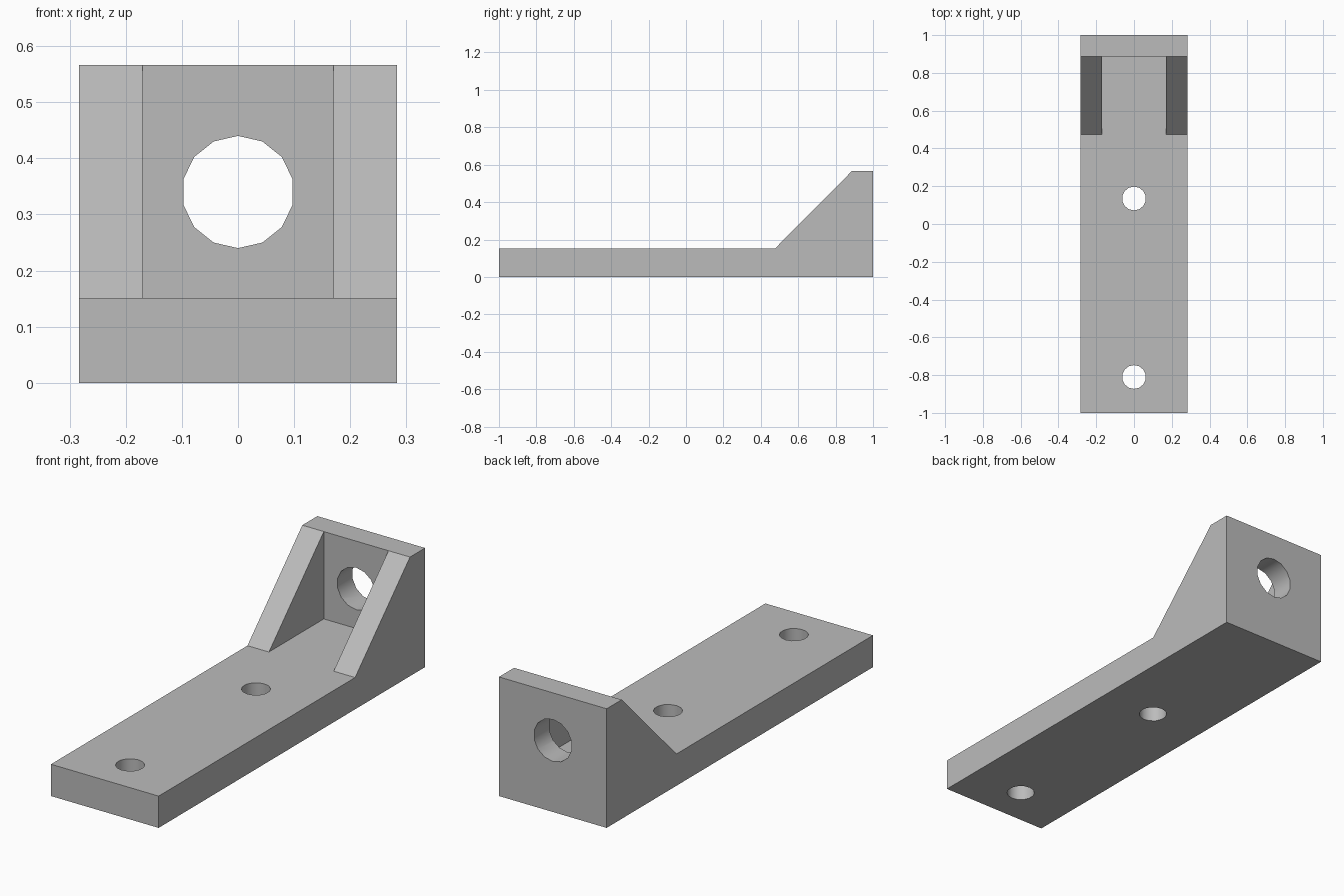
import bpy, bmesh, math
from mathutils import Matrix

if "Cube" in bpy.data.objects:
    bpy.data.objects.remove(bpy.data.objects["Cube"])

HALF_W, BASE_H, TOP_H = 0.283, 0.151, 0.566
SLOPE_Y, WALL_Y, RIB_X = 0.475, 0.887, 0.17

grey = bpy.data.materials.new("plain grey")
grey.diffuse_color = (0.5, 0.5, 0.5, 1)
grey.use_nodes = True
grey.node_tree.nodes["Principled BSDF"].inputs["Base Color"].default_value = grey.diffuse_color


def make_object(name, bm):
    bmesh.ops.recalc_face_normals(bm, faces=bm.faces)
    mesh = bpy.data.meshes.new(name)
    bm.to_mesh(mesh)
    bm.free()
    mesh.materials.append(grey)
    ob = bpy.data.objects.new(name, mesh)
    bpy.context.collection.objects.link(ob)
    return ob


def extrude_profile(name, points, half_width):
    """Side profile of (y, z) points extruded across x."""
    bm = bmesh.new()
    face = bm.faces.new([bm.verts.new((-half_width, y, z)) for y, z in points])
    out = bmesh.ops.extrude_face_region(bm, geom=[face])
    verts = [v for v in out["geom"] if isinstance(v, bmesh.types.BMVert)]
    bmesh.ops.translate(bm, verts=verts, vec=(2 * half_width, 0, 0))
    return make_object(name, bm)


def hole_cutter(name, radius, matrix, sides=14):
    bm = bmesh.new()
    bmesh.ops.create_cone(bm, cap_ends=True, segments=sides, radius1=radius,
                          radius2=radius, depth=0.4, matrix=matrix)
    return make_object(name, bm)


# Base, end wall and sloping side ribs as one solid
bracket = extrude_profile("bracket", [
    (-1, 0), (1, 0), (1, TOP_H), (WALL_Y, TOP_H), (SLOPE_Y, BASE_H), (-1, BASE_H)], HALF_W)

# Pocket between the ribs, then the wall hole and two mounting holes
cutters = [extrude_profile("pocket_cutter", [
    (SLOPE_Y - 0.1, BASE_H), (WALL_Y, BASE_H), (WALL_Y, 0.8), (SLOPE_Y - 0.1, 0.8)], RIB_X)]
cutters.append(hole_cutter("wall_hole_cutter", 0.1,
    Matrix.Translation((0, 1, 0.34)) @ Matrix.Rotation(math.pi / 2, 4, 'X')))
for y in (0.135, -0.81):
    cutters.append(hole_cutter("mounting_hole_cutter", 0.063, Matrix.Translation((0, y, 0.08))))

bpy.context.view_layer.objects.active = bracket
bracket.select_set(True)
for cutter in cutters:
    mod = bracket.modifiers.new("cut", 'BOOLEAN')
    mod.operation, mod.solver, mod.object = 'DIFFERENCE', 'EXACT', cutter
    bpy.ops.object.modifier_apply(modifier=mod.name)
    bpy.data.objects.remove(cutter)

# Smooth hole walls, crisp edges
bpy.ops.object.shade_smooth_by_angle(angle=math.radians(30))
